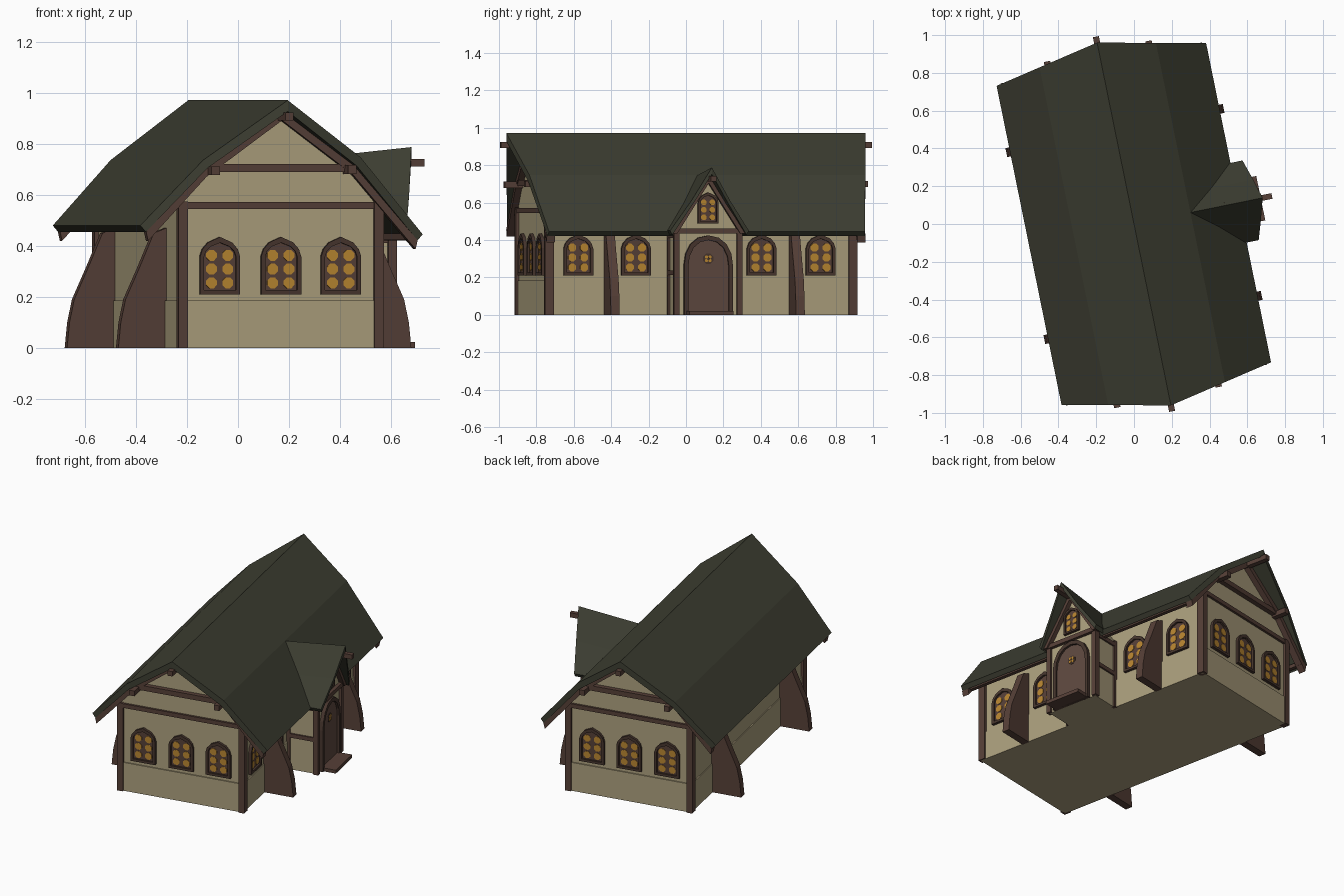
import bpy, bmesh, math
from mathutils import Vector, Matrix

if "Cube" in bpy.data.objects:
    bpy.data.objects.remove(bpy.data.objects["Cube"])

TURN = Matrix.Rotation(math.radians(11.5), 4, 'Z')   # whole house is turned on its site


def material(name, rgb):
    m = bpy.data.materials.new(name)
    m.diffuse_color = (*rgb, 1)
    m.use_nodes = True
    m.node_tree.nodes["Principled BSDF"].inputs["Base Color"].default_value = m.diffuse_color
    return m


PLASTER = material("tan plaster", (0.41, 0.345, 0.205))
ROOF = material("dark green roof", (0.047, 0.049, 0.032))
TIMBER = material("brown timber", (0.092, 0.050, 0.038))
FRAME = material("dark frame", (0.062, 0.036, 0.027))
DOOR = material("door wood", (0.112, 0.066, 0.050))
GLASS = material("amber glass", (0.48, 0.235, 0.03))


def build(name, verts, faces, mat):
    bm = bmesh.new()
    vs = [bm.verts.new(v) for v in verts]
    for f in faces:
        bm.faces.new([vs[i] for i in f])
    bmesh.ops.recalc_face_normals(bm, faces=bm.faces[:])
    me = bpy.data.meshes.new(name)
    bm.to_mesh(me)
    bm.free()
    me.transform(TURN)
    me.materials.append(mat)
    ob = bpy.data.objects.new(name, me)
    bpy.context.collection.objects.link(ob)
    return ob


# A wall frame is origin, sideways direction, outward direction
FRONT = (Vector((0, -.835, 0)), Vector((1, 0, 0)), Vector((0, -1, 0)))
BACK = (Vector((0, .835, 0)), Vector((1, 0, 0)), Vector((0, 1, 0)))
RIGHT = (Vector((.395, 0, 0)), Vector((0, 1, 0)), Vector((1, 0, 0)))
LEFT = (Vector((-.395, 0, 0)), Vector((0, 1, 0)), Vector((-1, 0, 0)))
PORCH = (Vector((.585, 0, 0)), Vector((0, 1, 0)), Vector((1, 0, 0)))


def at(fr, s, z, d):
    return fr[0] + fr[1] * s + fr[2] * d + Vector((0, 0, z))


def prism(name, fr, pts, d0, d1, mat):
    n = len(pts)
    verts = [at(fr, s, z, d) for d in (d0, d1) for s, z in pts]
    faces = [list(range(n)), list(range(n, 2 * n))]
    faces += [(i, (i + 1) % n, n + (i + 1) % n, n + i) for i in range(n)]
    return build(name, verts, faces, mat)


def block(name, fr, s0, s1, z0, z1, d0, d1, mat):
    return prism(name, fr, [(s0, z0), (s1, z0), (s1, z1), (s0, z1)], d0, d1, mat)


def ring(name, fr, outer, inner, d0, d1, mat):
    n = len(outer)
    verts = [at(fr, s, z, d) for d in (d0, d1) for p in (outer, inner) for s, z in p]
    faces = []
    for i in range(n):
        j = (i + 1) % n
        for a, b in ((0, 1), (1, 3), (3, 2), (2, 0)):
            faces.append((a * n + i, a * n + j, b * n + j, b * n + i))
    return build(name, verts, faces, mat)


def slab(name, top_a, bot_a, top_b, bot_b, mat):
    """Thick folded sheet between two cross-sections."""
    n = len(top_a)
    f = []
    for i in range(n - 1):
        for a, b in ((0, 1), (1, 3), (3, 2), (2, 0)):
            f.append((a * n + i, a * n + i + 1, b * n + i + 1, b * n + i))
    for i in (0, n - 1):
        f.append((i, n + i, 3 * n + i, 2 * n + i))
    return build(name, top_a + bot_a + top_b + bot_b, f, mat)


POINTED = [(1, 0), (.88, .38), (.6, .72), (0, 1)]
ROUNDED = [(1, 0), (.94, .36), (.74, .70), (.42, .92), (0, 1)]


def arch(s, w, z0, spring, top, shape):
    half = [(w * x, spring + (top - spring) * y) for x, y in shape]
    pts = [(-w, z0), (w, z0)] + half + [(-x, z) for x, z in half[-2::-1]]
    return [(s + x, z) for x, z in pts]


def disc(s, z, r):
    return [(s + r * math.cos(math.pi * (k + .5) / 4), z + r * math.sin(math.pi * (k + .5) / 4))
            for k in range(8)]


def window(name, fr, s, w, z0, top):
    h = top - z0
    spring = z0 + .66 * h
    b = .2 * w
    inner = arch(s, w - b, z0 + b, spring, top - 1.4 * b, POINTED)
    ring(name + "_frame", fr, arch(s, w, z0, spring, top, POINTED), inner, -.005, .018, FRAME)
    prism(name + "_leading", fr, inner, -.005, .006, TIMBER)
    for k in (.2, .44, .68):
        for side in (-1, 1):
            prism(name + "_pane", fr, disc(s + side * .41 * w, z0 + k * h, .29 * w),
                  .005, .009, GLASS)


# Main walls with gables, and thicker plinth
prism("house_walls", FRONT, [(-.395, 0), (.395, 0), (.395, .56), (.285, .69), (0, .91),
                             (-.285, .69), (-.395, .58)], -1.67, 0, PLASTER)
block("plinth", FRONT, -.401, .401, 0, .185, -1.677, .007, PLASTER)

# Main roof: folded sheet with gable ends that lean out towards the ridge
TOP = [(-.567, .48), (-.325, .737), (0, .972), (.305, .748), (.565, .445)]
UNDER = [(-.545, .455), (-.308, .706), (0, .928), (.288, .715), (.543, .422)]


def rake(pts, sign):
    return [Vector((u, sign * (.98 - .118 * abs(u) / .565), z)) for u, z in pts]


slab("main_roof", rake(TOP, -1), rake(UNDER, -1), rake(TOP, 1), rake(UNDER, 1), ROOF)

# Long roof timbers: ridge pole, purlins and eave plates
for name, u, z, r, v in (("ridge_pole", 0, .908, .016, 1.012),
                         ("purlin_right", .268, .70, .017, .935), ("purlin_left", -.28, .695, .017, .935),
                         ("eave_plate_right", .515, .436, .012, .865),
                         ("eave_plate_left", -.515, .468, .012, .865)):
    block(name, FRONT, u - r, u + r, z - r, z + r, -.835 - v, v - .835, TIMBER)

# Both gable ends: beams, rafters, windows, corner posts
for end, fr in (("front", FRONT), ("back", BACK)):
    block(end + "_gable_beam", fr, -.395, .395, .545, .572, -.01, .014, TIMBER)
    block(end + "_tie_beam", fr, -.29, .29, .69, .722, -.01, .03, TIMBER)
    prism(end + "_rafters", fr, UNDER + [(u * .985, z - .035) for u, z in reversed(UNDER)],
          -.01, .035, TIMBER)
    for i, s in enumerate((-.245, 0, .24)):
        window(f"{end}_window_{i + 1}", fr, s, .08, .21, .435)
    for s in (-.392, .392):
        block(end + "_corner_post", fr, s - .019, s + .019, 0, .575, -.03, .017, TIMBER)

# Curved buttresses on both long sides
for side, fr in (("right", RIGHT), ("left", LEFT)):
    for v in (-.505, .505):
        prof = [(0, 0), (.192, 0), (.182, .10), (.163, .19), (.105, .32), (.05, .45), (0, .47)]
        verts = [at(fr, v + e, z, d) for e in (-.024, .024) for d, z in prof]
        n = len(prof)
        build(side + "_buttress", verts, [range(n), range(n, 2 * n)] +
              [(i, (i + 1) % n, n + (i + 1) % n, n + i) for i in range(n)], TIMBER)

# Right side windows
for i, v in enumerate((-.67, -.355, .33, .652)):
    window(f"side_window_{i + 1}", RIGHT, v, .08, .21, .43)

# Porch body
prism("porch_walls", PORCH, [(-.172, 0), (.172, 0), (.172, .45), (0, .715), (-.172, .45)],
      -.25, 0, PLASTER)
for m in (-1, 1):
    block("porch_front_post", PORCH, m * .172 - .015, m * .172 + .015, 0, .45, -.02, .015, TIMBER)
    block("porch_wall_post", PORCH, m * .172 - .012, m * .172 + .012, 0, .45, -.20, -.17, TIMBER)
    for z in (.225, .425):
        block("porch_side_rail", PORCH, m * .172 - .01, m * .172 + .01, z - .013, z + .013,
              -.19, 0, TIMBER)
    prism("porch_rafter", PORCH, [(0, .748), (m * .2, .435), (m * .172, .435), (0, .705)],
          -.01, .03, TIMBER)
block("porch_beam", PORCH, -.19, .19, .434, .462, -.01, .02, TIMBER)
block("porch_ridge_pole", PORCH, -.015, .015, .712, .742, -.1, .16, TIMBER)
window("porch_window", PORCH, 0, .056, .488, .655)

# Porch roof: ridge rises outward, sides die into the main roof
outer = [Vector(p) for p in ((.63, -.215, .45), (.665, -.105, .612), (.695, 0, .788),
                             (.665, .105, .612), (.63, .215, .45))]
inner = [Vector(p) for p in ((.545, -.215, .45), (.42, -.105, .59), (.29, 0, .745),
                             (.42, .105, .59), (.545, .215, .45))]


def lowered(pts):
    return [Vector((p.x, p.y * .94, p.z - (.036 if abs(p.y) < .01 else .022))) for p in pts]


slab("porch_roof", outer, lowered(outer), inner, lowered(inner), ROOF)

# Arched door, its little window and the step
opening = arch(0, .11, .02, .265, .40, ROUNDED)
ring("door_frame", PORCH, arch(0, .132, .0, .27, .425, ROUNDED), opening, -.005, .022, FRAME)
prism("door", PORCH, opening, -.005, .008, DOOR)
prism("door_window_surround", PORCH, disc(0, .30, .03), .007, .010, FRAME)
for a in (-1, 1):
    for b in (-1, 1):
        prism("door_window_pane", PORCH, disc(a * .010, .30 + b * .010, .009), .009, .013, GLASS)
block("door_step", PORCH, -.12, .12, 0, .022, 0, .10, TIMBER)
